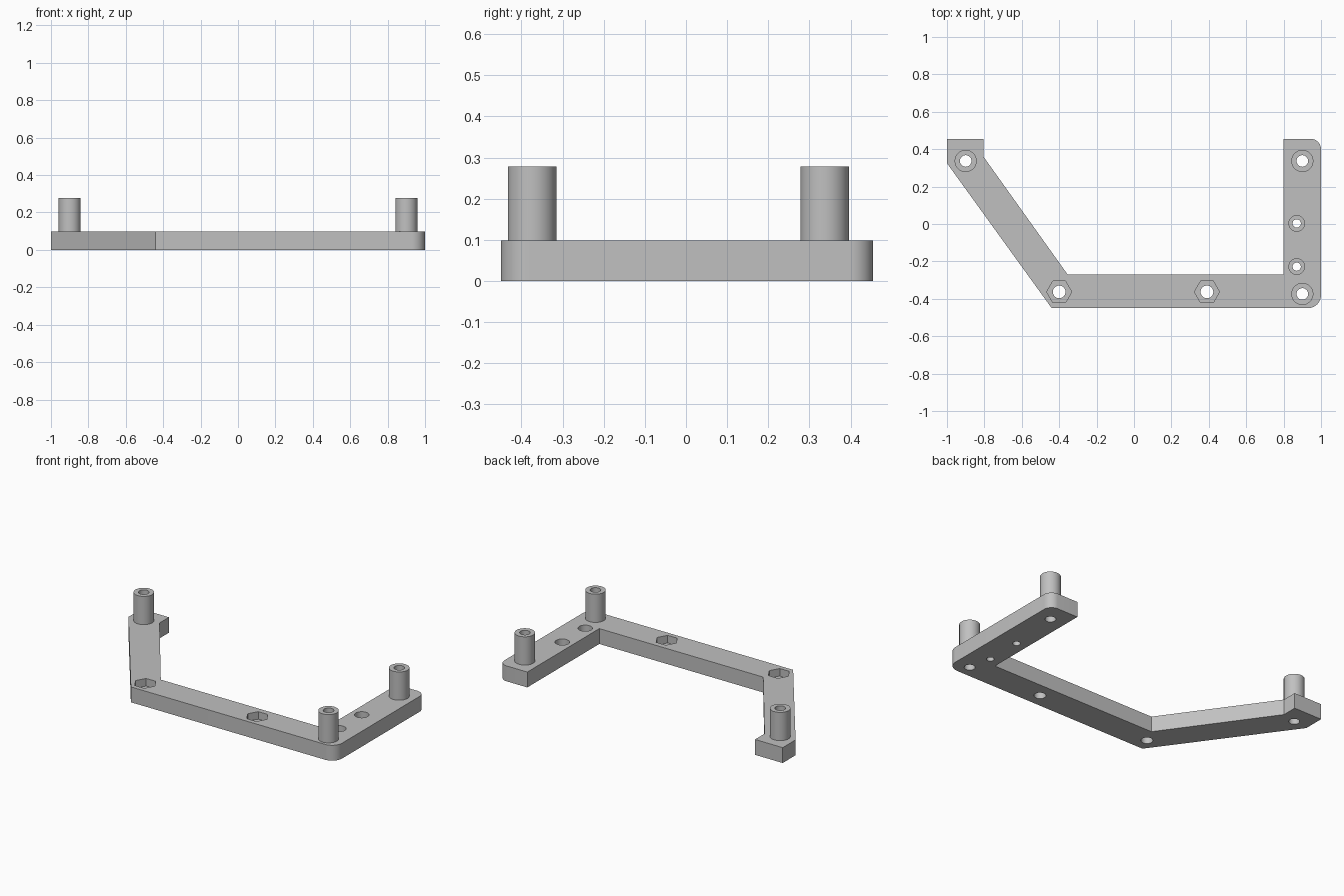
import bpy
import bmesh
from math import cos, sin, pi

cube = bpy.data.objects.get("Cube")
if cube:
    bpy.data.objects.remove(cube, do_unlink=True)

PLATE_TOP = 0.098
POST_TOP = 0.278
POCKET_FLOOR = 0.05

grey = bpy.data.materials.new("light grey")
grey.use_nodes = True
colour = (0.53, 0.53, 0.53, 1)
grey.diffuse_color = colour
grey.node_tree.nodes["Principled BSDF"].inputs["Base Color"].default_value = colour


def prism(name, outline, low, high):
    """Extrude a flat outline between two heights."""
    bm = bmesh.new()
    face = bm.faces.new([bm.verts.new((x, y, low)) for x, y in outline])
    top = bmesh.ops.extrude_face_region(bm, geom=[face])["geom"]
    verts = [g for g in top if isinstance(g, bmesh.types.BMVert)]
    bmesh.ops.translate(bm, verts=verts, vec=(0, 0, high - low))
    bmesh.ops.recalc_face_normals(bm, faces=bm.faces)
    mesh = bpy.data.meshes.new(name)
    bm.to_mesh(mesh)
    bm.free()
    mesh.materials.append(grey)
    obj = bpy.data.objects.new(name, mesh)
    bpy.context.collection.objects.link(obj)
    return obj


def arc(centre, radius, start, end, steps):
    return [(centre[0] + radius * cos(start + (end - start) * i / steps),
             centre[1] + radius * sin(start + (end - start) * i / steps))
            for i in range(steps + 1)]


def ring(centre, radius, sides):
    return arc(centre, radius, 0, 2 * pi, sides)[:-1]


def cut(target, outline, low, high):
    """Drill an outline out of the target and discard the cutter."""
    cutter = prism("cutter", outline, low, high)
    cutter.hide_render = True
    mod = target.modifiers.new("cut", "BOOLEAN")
    mod.operation = "DIFFERENCE"
    mod.solver = "EXACT"
    mod.object = cutter
    bpy.context.view_layer.objects.active = target
    bpy.ops.object.modifier_apply(modifier=mod.name)
    bpy.data.objects.remove(cutter, do_unlink=True)


def smooth(obj):
    bpy.ops.object.select_all(action="DESELECT")
    obj.select_set(True)
    bpy.context.view_layer.objects.active = obj
    bpy.ops.object.shade_smooth_by_angle(angle=pi / 6)


# Bent bar with two rounded corners on its left side
outline = [(-1, 0.325), (-0.44, -0.45)]
outline += arc((0.93, -0.38), 0.07, -pi / 2, 0, 10)
outline += arc((0.945, 0.4), 0.055, 0, pi / 2, 10)
outline += [(0.8, 0.455), (0.8, -0.27), (-0.355, -0.27),
            (-0.805, 0.36), (-0.805, 0.455), (-1, 0.455)]
bracket = prism("bracket_bar", outline, 0, PLATE_TOP)

# Hexagonal nut pockets with bolt holes
for centre in [(-0.4, -0.363), (0.39, -0.363)]:
    cut(bracket, ring(centre, 0.067, 6), POCKET_FLOOR, 0.2)
    cut(bracket, ring(centre, 0.034, 32), -0.1, 0.2)

# Counterbored screw holes
for centre in [(0.87, 0.003), (0.87, -0.228)]:
    cut(bracket, ring(centre, 0.042, 32), POCKET_FLOOR, 0.2)
    cut(bracket, ring(centre, 0.022, 32), -0.1, 0.2)

# Hollow standoff posts, drilled through the bar
posts = {"back_right_post": (-0.9, 0.337),
         "back_left_post": (0.9, 0.337),
         "front_left_post": (0.9, -0.374)}
for name, centre in posts.items():
    post = prism(name, ring(centre, 0.059, 48), PLATE_TOP, POST_TOP)
    for part in (post, bracket):
        cut(part, ring(centre, 0.031, 32), -0.1, 0.4)
    smooth(post)

smooth(bracket)
